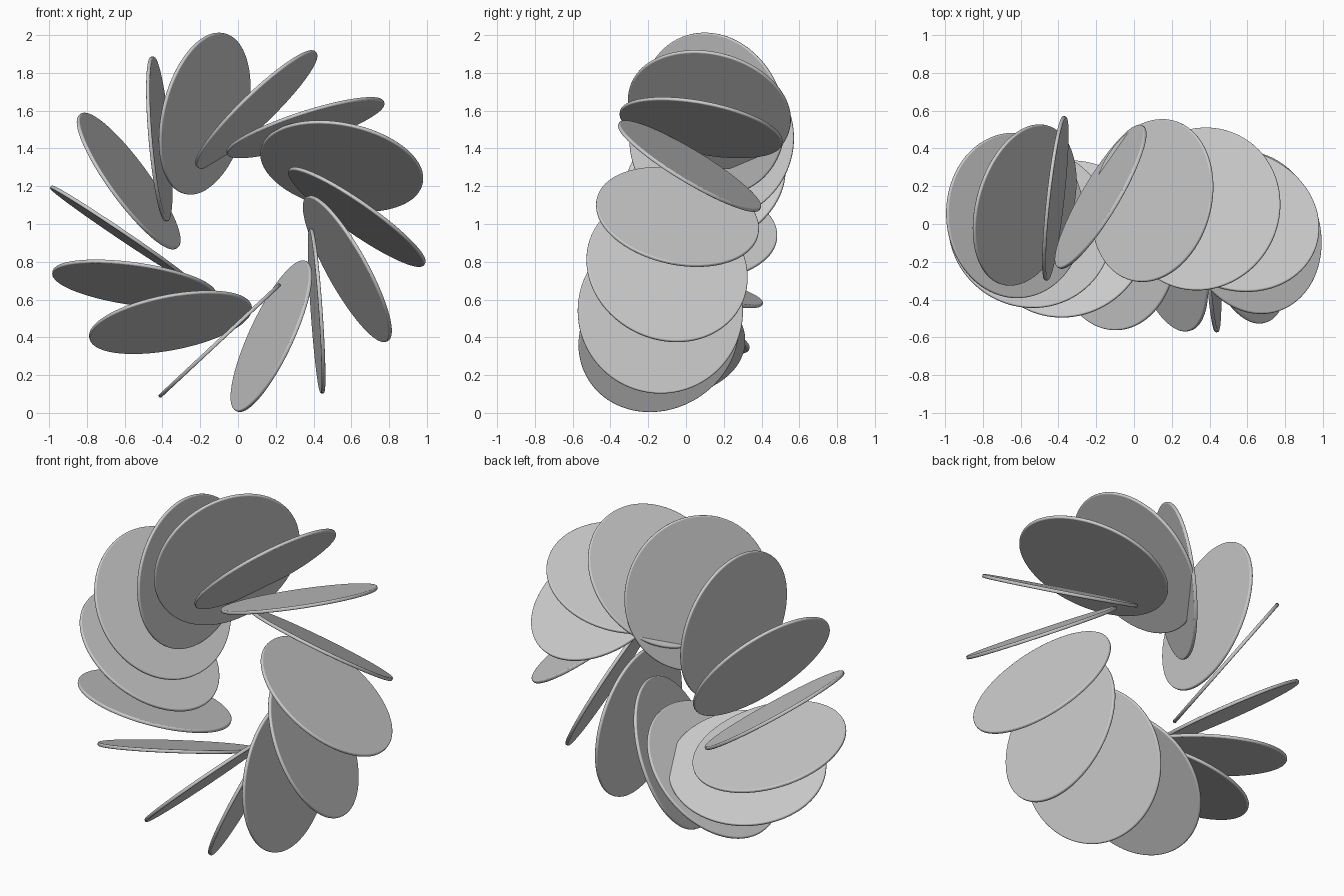
import bpy
from math import sin, cos, radians, sqrt
from mathutils import Vector

if "Cube" in bpy.data.objects:
    bpy.data.objects.remove(bpy.data.objects["Cube"])

DISC_R, THICK = 0.438, 0.02
RING_R, LEAN = 0.632, 0.145      # ring radius, and how far the ring leans in y
CENTRE = Vector((0, 0, 0.995))

# Per disc: direction of its axis in the xz plane (degrees), axis y component
AXES = [(-14, -0.50), (-46, -0.18), (-72, -0.18), (-102, -0.51), (-125, -0.18),
        (-151, -0.23), (-176, -0.05), (-205, -0.25), (-227, 0.0), (-259, 0.32),
        (-278, 0.24), (-304, 0.04), (-324, -0.23), (-355, -0.11)]


def ring_point(angle):
    # ring is tilted about the in-plane line at 22 degrees
    a = radians(angle)
    t = radians(angle - 22)
    y = LEAN * sin(t)
    r = sqrt(RING_R ** 2 - y ** 2)
    return CENTRE + Vector((r * cos(a), y, r * sin(a)))


def disc(name, loc, normal):
    bpy.ops.mesh.primitive_cylinder_add(vertices=96, radius=DISC_R, depth=THICK, location=loc)
    ob = bpy.context.object
    ob.name = name
    ob.rotation_euler = normal.to_track_quat('Z', 'Y').to_euler()
    # softened rim
    bev = ob.modifiers.new("rim", 'BEVEL')
    bev.width = 0.007
    bev.segments = 3
    bev.limit_method = 'ANGLE'
    bpy.ops.object.shade_smooth_by_angle(angle=radians(35))


# Fourteen leaning discs around the ring
for i, (deg, ny) in enumerate(AXES):
    c = sqrt(1 - ny * ny)
    n = Vector((c * cos(radians(deg)), ny, c * sin(radians(deg))))
    disc(f"disc_{i + 1:02d}", ring_point(106.7 - i * 360 / 14), n)
